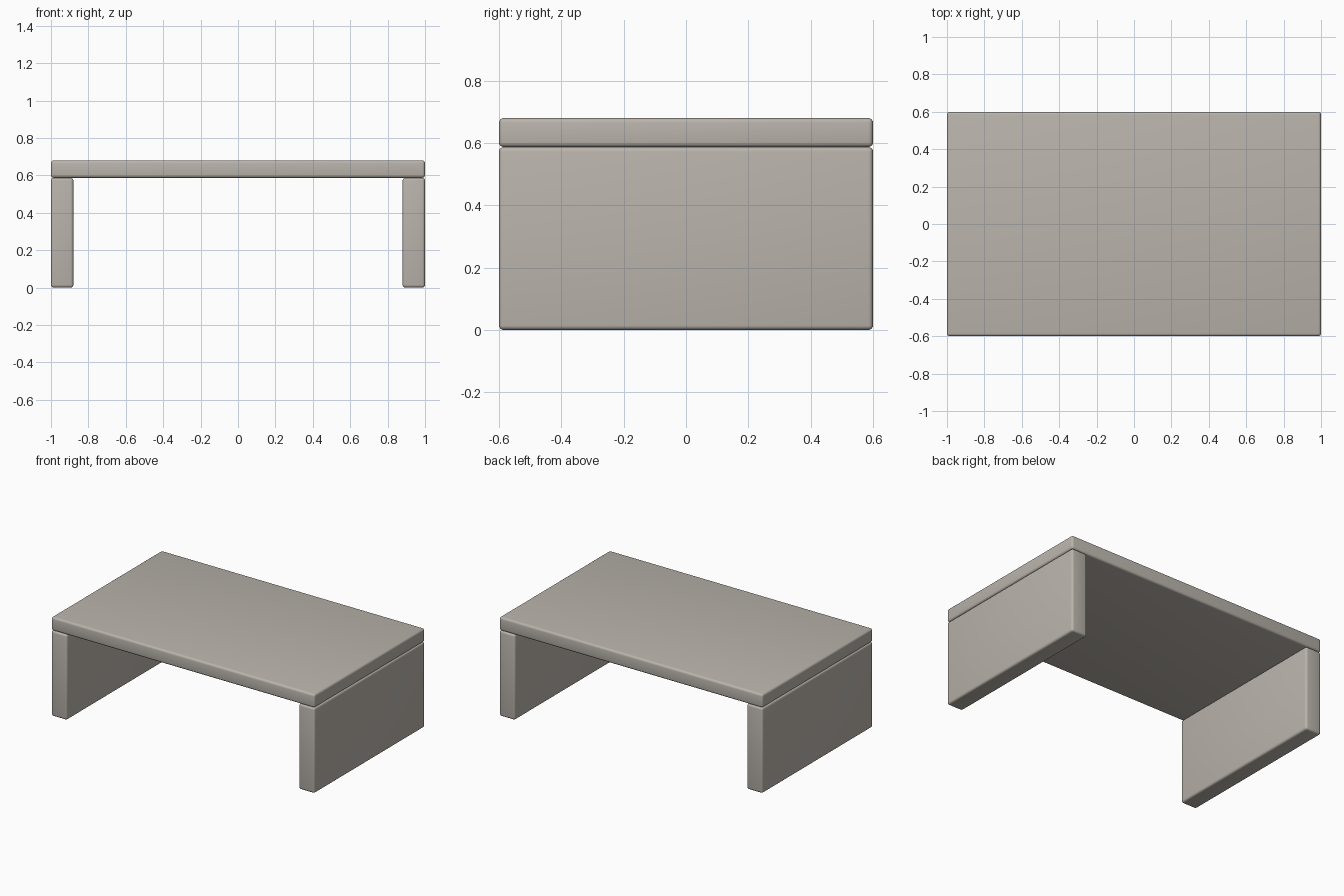
import bpy

if "Cube" in bpy.data.objects:
    bpy.data.objects.remove(bpy.data.objects["Cube"])

# Single stone-like colour
stone = bpy.data.materials.new("warm_grey_stone")
stone.diffuse_color = (0.49, 0.455, 0.41, 1.0)
stone.use_nodes = True
stone.node_tree.nodes["Principled BSDF"].inputs["Base Color"].default_value = stone.diffuse_color


def slab(name, x0, x1, z0, z1, depth=1.2, radius=0.015):
    """Rectangular block with softly rounded edges."""
    bpy.ops.mesh.primitive_cube_add(size=1, location=((x0 + x1) / 2, 0, (z0 + z1) / 2))
    ob = bpy.context.object
    ob.name = name
    ob.scale = (x1 - x0, depth, z1 - z0)
    bpy.ops.object.transform_apply(location=False, rotation=False, scale=True)
    ob.data.materials.append(stone)
    bevel = ob.modifiers.new("rounded_edges", 'BEVEL')
    bevel.width = radius
    bevel.segments = 4
    bpy.ops.object.modifier_apply(modifier=bevel.name)
    bpy.ops.object.shade_smooth_by_angle()
    return ob


# Table top
slab("table_top", -1.0, 1.0, 0.587, 0.68)

# Side panels carrying the top
slab("left_leg_panel", -1.0, -0.88, 0.0, 0.587)
slab("right_leg_panel", 0.88, 1.0, 0.0, 0.587)
